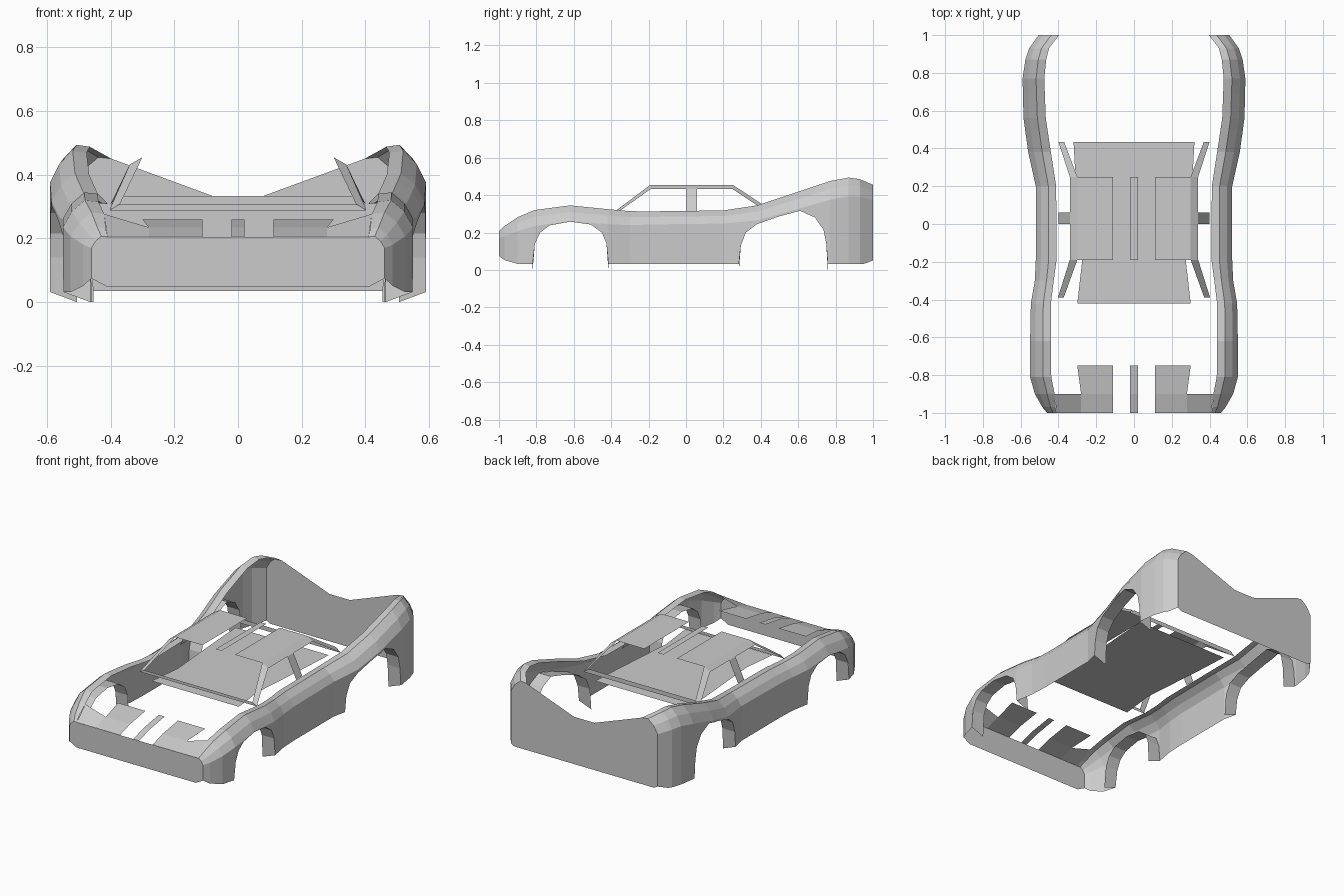
import bpy, bmesh

if "Cube" in bpy.data.objects:
    bpy.data.objects.remove(bpy.data.objects["Cube"])


def make(name, verts, faces, mirror=True):
    """Sheet-metal part from points and faces, optionally mirrored across x."""
    me = bpy.data.meshes.new(name)
    me.from_pydata(verts, [], faces)
    ob = bpy.data.objects.new(name, me)
    bpy.context.collection.objects.link(ob)
    bm = bmesh.new()
    bm.from_mesh(me)
    bmesh.ops.recalc_face_normals(bm, faces=bm.faces)
    bm.to_mesh(me)
    bm.free()
    if mirror:
        m = ob.modifiers.new("mirror", 'MIRROR')
        m.use_mirror_merge = True
        m.merge_threshold = 0.0005
    return ob


def loft(name, rows, mirror=True):
    """Quads between successive rows of points."""
    n = len(rows[0])
    faces = [(i * n + j, i * n + j + 1, (i + 1) * n + j + 1, (i + 1) * n + j)
             for i in range(len(rows) - 1) for j in range(n - 1)]
    return make(name, [p for r in rows for p in r], faces, mirror)


def at(table, y):
    """Linear lookup in a table of rows keyed by y."""
    for a, b in zip(table, table[1:]):
        if y <= b[0]:
            t = (y - a[0]) / (b[0] - a[0])
            return [p + t * (q - p) for p, q in zip(a[1:], b[1:])]
    return list(table[-1][1:])


# Body outline along the car: y, outer x, inner x, top z, shoulder height
BODY = [(-1, .46, .41, .207, .037), (-.97, .485, .415, .235, .055),
        (-.9, .525, .42, .282, .075), (-.81, .55, .438, .32, .085),
        (-.62, .55, .44, .345, .085), (-.42, .546, .44, .325, .08),
        (-.3, .525, .425, .314, .075), (-.19, .52, .41, .313, .07),
        (.2, .52, .412, .318, .07), (.38, .56, .44, .345, .08),
        (.56, .585, .467, .405, .09), (.77, .59, .475, .475, .1),
        (.87, .575, .465, .494, .1), (.93, .555, .45, .485, .095),
        (1, .505, .397, .455, .08)]

# Wheel arch openings: y, z
FRONT_ARCH = [(-.82, .032), (-.808, .14), (-.78, .2), (-.73, .238), (-.62, .258),
              (-.51, .243), (-.45, .2), (-.425, .14), (-.415, .032)]
REAR_ARCH = [(.283, .032), (.293, .13), (.32, .2), (.38, .245), (.5, .287), (.61, .316),
             (.69, .28), (.735, .215), (.75, .14), (.758, .032)]

BOTTOM = ([(-1, .075), (-.97, .052), (-.9, .032)] + FRONT_ARCH + REAR_ARCH
          + [(.95, .032), (1, .05)])


def section(y):
    xo, xi, zt, h = at(BODY, y)
    zb = at(BOTTOM, y)[0]
    w = xo - xi
    low = max(zt - h, zb + .004)
    return [(xo, y, zb), (xo, y, low), (xo - .25 * w, y, zt - .42 * h),
            (xo - .62 * w, y, zt), (xi, y, zt - .06 * h)]


# Fender and door shells with rounded shoulders
ys = sorted({r[0] for r in BODY} | {r[0] for r in BOTTOM})
loft("side_shell", [section(y) for y in ys])

# Inward lips round the wheel arches
for name, arch in (("front_arch_lip", FRONT_ARCH), ("rear_arch_lip", REAR_ARCH)):
    rows = []
    for y, z in arch:
        xo = at(BODY, y)[0]
        rows.append([(xo, y, z), (xo - .085, y, z - (.032 if z < .04 else 0))])
    loft(name, rows)


def end_panel(name, y, extra_top, bottom):
    """Flat panel closing one end of the shell."""
    half = [p for p in section(y)] + [(x, y, z) for x, z in extra_top]
    half = [(x, y, z) for x, z in bottom] + half
    pts = half + [(-x, yy, z) for x, yy, z in reversed(half)]
    make(name, pts, [tuple(range(len(pts)))], False)


end_panel("front_fascia", -1, [], [(.41, .048)])
end_panel("tail_panel", 1, [(.07, .33)], [(.48, .036)])

# Hood pieces
make("hood_side",
     [(.112, -1, .205), (.28, -1, .205), (.41, -1, .205), (.112, -.9, .235),
      (.28, -.9, .235), (.42, -.9, .277), (.112, -.75, .26), (.30, -.75, .26)],
     [(0, 1, 4, 3), (1, 2, 5, 4), (3, 4, 7, 6)])
loft("hood_center_strip", [[(-.02, y, z), (.02, y, z)]
     for y, z in ((-1, .205), (-.9, .235), (-.75, .26))], False)

# Roof pieces and slanted rails
Y0, Y1 = -.19, .25
loft("roof_side", [[(.112, y, .455), (.30, y, .455), (.34, y, .432)] for y in (Y0, Y1)])
loft("roof_center_strip", [[(-.02, y, .455), (.02, y, .455)] for y in (Y0, Y1)], False)

# Pillars
loft("front_pillar", [[(.30, Y0, .455), (.34, Y0, .432)], [(.372, -.39, .305), (.403, -.39, .29)]])
loft("middle_pillar", [[(.34, 0, .432), (.34, .06, .432)], [(.40, 0, .305), (.40, .06, .305)]])
loft("rear_pillar", [[(.30, Y1, .455), (.34, Y1, .432)], [(.37, .435, .333), (.40, .435, .308)]])

# Window base bars
loft("front_window_bar", [[(-.403, -.39, .288), (.403, -.39, .288)],
                          [(-.375, -.39, .306), (.375, -.39, .306)]], False)
loft("rear_window_bar", [[(-.40, .435, .306), (.40, .435, .306)],
                         [(-.365, .435, .333), (.365, .435, .333)]], False)

# Cabin deck
loft("cabin_deck", [[(-x, y, .27), (x, y, .27)]
     for x, y in ((.30, -.42), (.275, -.2), (.31, .25), (.32, .435))], False)
